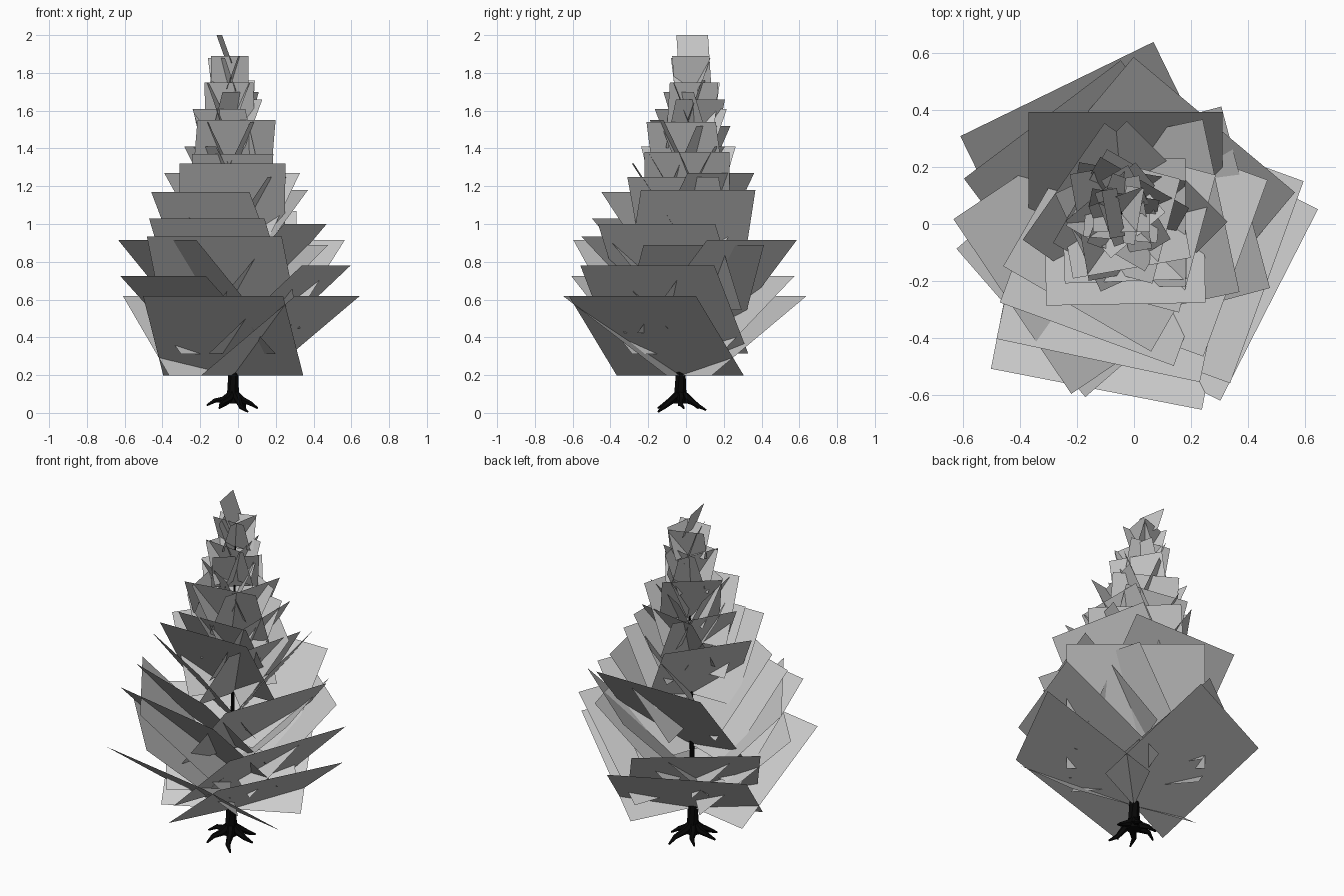
import bpy, bmesh, math
from mathutils import Vector

if "Cube" in bpy.data.objects:
    bpy.data.objects.remove(bpy.data.objects["Cube"])

bark = bpy.data.materials.new("bark")
bark.diffuse_color = (0.002, 0.002, 0.002, 1)
bark.use_nodes = True
bark.node_tree.nodes["Principled BSDF"].inputs["Base Color"].default_value = bark.diffuse_color


def add_mesh(name, bm, mat=None):
    me = bpy.data.meshes.new(name)
    bm.to_mesh(me)
    bm.free()
    ob = bpy.data.objects.new(name, me)
    bpy.context.collection.objects.link(ob)
    if mat:
        me.materials.append(mat)
    return ob


def tube(bm, path, sides=7):
    """Tapered tube through (x, y, z, radius) points."""
    pts = [Vector(p[:3]) for p in path]
    rings = []
    for i, p in enumerate(pts):
        d = pts[min(i + 1, len(pts) - 1)] - pts[max(i - 1, 0)]
        q = d.to_track_quat('Z', 'Y')
        r = path[i][3]
        rings.append([bm.verts.new(p + q @ Vector((r * math.cos(a), r * math.sin(a), 0)))
                      for a in (2 * math.pi * k / sides for k in range(sides))])
    for a, b in zip(rings, rings[1:]):
        for k in range(sides):
            n = (k + 1) % sides
            bm.faces.new((a[k], a[n], b[n], b[k]))
    bm.faces.new(rings[0][::-1])
    bm.faces.new(rings[-1])


def trunk_at(z):
    t = max(0.0, (z - 0.2) / 1.6)
    return Vector((-0.025 - 0.02 * t, -0.03 + 0.07 * t, z))


# Trunk
bm = bmesh.new()
tube(bm, [(*trunk_at(z), r) for z, r in
          ((0.05, 0.04), (0.1, 0.033), (0.2, 0.028), (0.5, 0.014),
           (0.9, 0.009), (1.4, 0.006), (1.85, 0.003))])
add_mesh("trunk", bm, bark)

# Roots: direction in degrees, reach, end height
bm = bmesh.new()
c = trunk_at(0)
for deg, reach, zend in ((5, .13, .025), (62, .15, .015), (125, .12, .025),
                         (180, .14, .04), (235, .14, .025), (300, .14, .006)):
    a = math.radians(deg)
    path = []
    for f, z, r, bend in ((0.05, .105, .022, 0), (0.35, .07, .02, .05),
                          (0.7, zend + .025, .013, -.08), (1, zend, .005, .06)):
        path.append((c.x + reach * f * math.cos(a + bend),
                     c.y + reach * f * math.sin(a + bend), z, r))
    tube(bm, path, 6)
add_mesh("roots", bm, bark)

# Foliage cards: height of the outer edge, card width, compass directions
tiers = (
    (.62, .755, (116, 259, 333)), (.725, .69, (127, 221)), (.78, .755, (340,)),
    (.89, .66, (15,)), (.915, .74, (50, 214)), (.935, .73, (258,)),
    (1.0, .66, (340,)), (1.03, .65, (250,)), (1.07, .68, (90,)),
    (1.17, .6, (240,)), (1.18, .62, (12,)), (1.27, .5, (45, 145)),
    (1.25, .5, (345,)), (1.32, .56, (271,)), (1.38, .45, (0,)),
    (1.37, .43, (272,)), (1.41, .38, (150, 80, 205)), (1.54, .38, (345, 190)),
    (1.55, .42, (280,)), (1.52, .36, (60,)), (1.61, .32, (130, 240)),
    (1.66, .3, (30,)), (1.7, .25, (310,)), (1.75, .26, (265, 160, 10)),
    (1.76, .24, (80,)), (1.89, .2, (270, 350)), (1.88, .2, (110, 200)),
    (2.0, .17, (190,)),
)
bm = bmesh.new()
for z, width, dirs in tiers:
    length = .93 * width
    tilt = math.radians(min(70, 37 + 29 * (z - .62)))
    for deg in dirs:
        a = math.radians(deg)
        out = Vector((math.cos(a), math.sin(a), 0))
        side = Vector((-out.y, out.x, 0)) * width / 2
        base = trunk_at(z - length * math.sin(tilt))
        tip = base + out * length * math.cos(tilt)
        tip.z = z
        bm.faces.new([bm.verts.new(p) for p in
                      (base - side, tip - side, tip + side, base + side)])
add_mesh("foliage_cards", bm)
